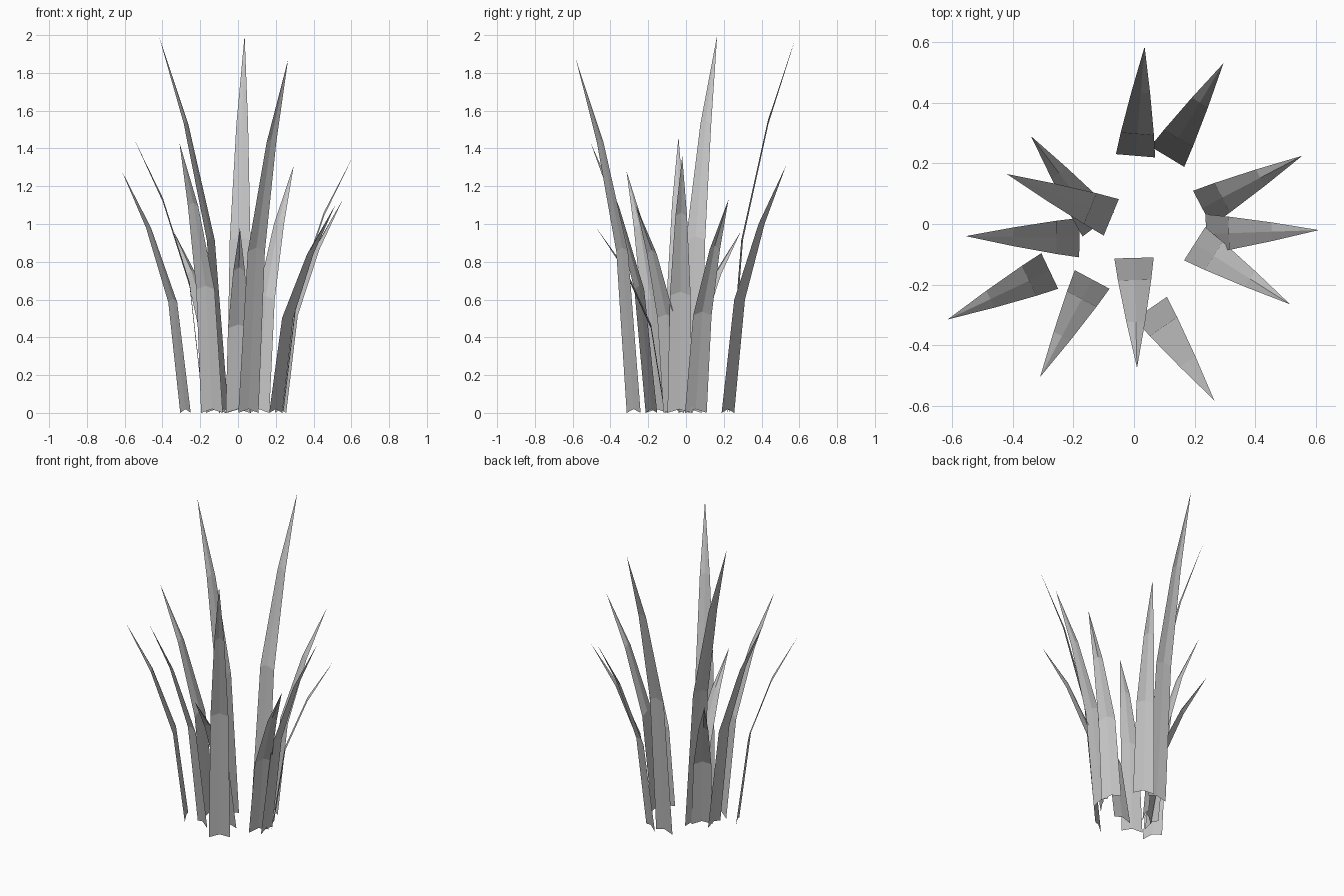
import bpy
import bmesh
from mathutils import Vector

if "Cube" in bpy.data.objects:
    bpy.data.objects.remove(bpy.data.objects["Cube"])

grey = bpy.data.materials.new("leaf_grey")
grey.diffuse_color = (0.55, 0.55, 0.55, 1.0)
grey.use_nodes = True
grey.node_tree.nodes["Principled BSDF"].inputs["Base Color"].default_value = grey.diffuse_color

# Each blade: base centre x, y, then tip x, y, z
BLADES = [
    (0.005, 0.225, 0.035, 0.585, 2.00),
    (0.110, 0.222, 0.295, 0.530, 1.31),
    (0.225, 0.052, 0.555, 0.225, 1.13),
    (0.238, -0.033, 0.610, -0.020, 1.36),
    (0.200, -0.065, 0.515, -0.265, 1.10),
    (0.055, -0.277, 0.265, -0.582, 1.87),
    (0.000, -0.112, 0.010, -0.475, 0.98),
    (-0.138, -0.183, -0.310, -0.505, 1.43),
    (-0.278, -0.155, -0.615, -0.315, 1.28),
    (-0.180, -0.045, -0.555, -0.040, 1.46),
    (-0.075, 0.022, -0.420, 0.165, 2.00),
    (-0.118, -0.002, -0.340, 0.290, 0.96),
]

# Rings along a blade: outward fraction, height fraction, half width
RINGS = [(0.0, 0.0, 0.065), (0.2, 0.457, 0.055), (0.58, 0.765, 0.031)]
CREASE = 0.02  # the midrib sits slightly higher than the edges


def make_blade(name, bx, by, tx, ty, height):
    base, tip = Vector((bx, by, 0)), Vector((tx, ty, height))
    out = Vector((tx - bx, ty - by, 0))
    side = Vector((-out.y, out.x, 0)).normalized()
    bm = bmesh.new()
    rows = []
    for f, h, w in RINGS:
        c = base + out * f + Vector((0, 0, height * h))
        rows.append([bm.verts.new(c - side * w),
                     bm.verts.new(c + Vector((0, 0, CREASE))),
                     bm.verts.new(c + side * w)])
    # Two folded strips, then a pointed end
    for low, high in zip(rows, rows[1:]):
        for i in (0, 1):
            bm.faces.new((low[i], high[i], high[i + 1], low[i + 1])).normal_update()
    point = bm.verts.new(tip)
    for i in (0, 1):
        bm.faces.new((rows[-1][i], point, rows[-1][i + 1]))
    # Upper side of every blade faces the middle of the clump
    bm.normal_update()
    for face in bm.faces:
        if face.normal.z < 0:
            face.normal_flip()
    mesh = bpy.data.meshes.new(name)
    bm.to_mesh(mesh)
    bm.free()
    mesh.materials.append(grey)
    bpy.context.collection.objects.link(bpy.data.objects.new(name, mesh))


for n, blade in enumerate(BLADES, 1):
    make_blade(f"grass_blade_{n}", *blade)
